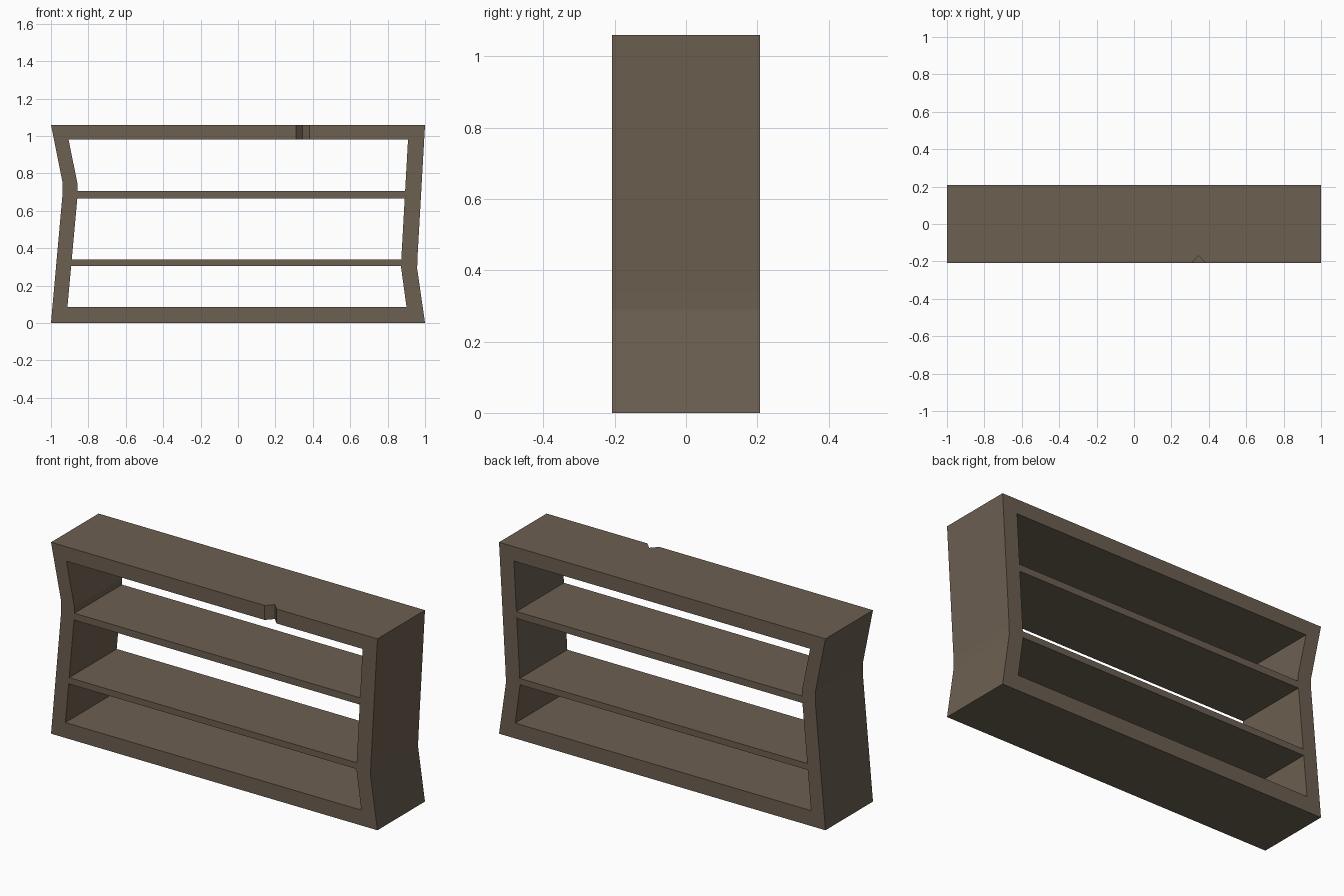
import bpy, bmesh

if "Cube" in bpy.data.objects:
    bpy.data.objects.remove(bpy.data.objects["Cube"])

D = 0.208  # half depth

wood = bpy.data.materials.new("dark_brown_wood")
wood.diffuse_color = (0.150, 0.115, 0.082, 1)
wood.use_nodes = True
wood.node_tree.nodes["Principled BSDF"].inputs["Base Color"].default_value = wood.diffuse_color


def make_object(name, bm, mat=True):
    bmesh.ops.recalc_face_normals(bm, faces=bm.faces)
    me = bpy.data.meshes.new(name)
    bm.to_mesh(me)
    bm.free()
    ob = bpy.data.objects.new(name, me)
    bpy.context.collection.objects.link(ob)
    if mat:
        me.materials.append(wood)
    return ob


def prism(name, pts, to_a, to_b, mat=True):
    """Closed prism between two placements of one profile."""
    bm = bmesh.new()
    a = [bm.verts.new(to_a(p)) for p in pts]
    b = [bm.verts.new(to_b(p)) for p in pts]
    n = len(pts)
    bm.faces.new(a)
    bm.faces.new(b[::-1])
    for i in range(n):
        j = (i + 1) % n
        bm.faces.new((a[i], a[j], b[j], b[i]))
    return make_object(name, bm, mat)


# Frame: outer and inner outlines, joined as a ring and given depth
outer = [(-1, 0), (1, 0), (0.958, 0.29), (0.959, 0.34), (1, 1.06),
         (-1, 1.06), (-0.938, 0.75), (-0.938, 0.69)]
inner = [(-0.912, 0.085), (0.901, 0.085), (0.871, 0.305), (0.873, 0.34), (0.909, 0.98),
         (-0.906, 0.98), (-0.857, 0.74), (-0.857, 0.69)]
bm = bmesh.new()
of, ob_, inf, inb = [[bm.verts.new((x, y, z)) for x, z in ring]
                     for ring, y in ((outer, -D), (outer, D), (inner, -D), (inner, D))]
for i in range(8):
    j = (i + 1) % 8
    for p, q in ((of, inf), (inf, inb), (inb, ob_), (ob_, of)):
        bm.faces.new((p[i], p[j], q[j], q[i]))
frame = make_object("frame", bm)

# Small vertical chip in the front of the top rail
chip = [(0.30, -D - 0.01), (0.345, -0.17), (0.392, -D - 0.01)]
cutter = prism("chip_cutter", chip, lambda p: (*p, 0.93), lambda p: (*p, 1.1), False)
cutter.hide_render = True
cutter.hide_set(True)
mod = frame.modifiers.new("chip", 'BOOLEAN')
mod.operation = 'DIFFERENCE'
mod.solver = 'EXACT'
mod.object = cutter

# Two shelves with ends cut to the lean of the sides
shelves = {
    "lower_shelf": [(-0.892, 0.305), (0.872, 0.305), (0.874, 0.34), (-0.889, 0.34)],
    "upper_shelf": [(-0.860, 0.667), (0.891, 0.667), (0.894, 0.705), (-0.858, 0.705)],
}
for name, pts in shelves.items():
    prism(name, pts, lambda p: (p[0], -D, p[1]), lambda p: (p[0], D, p[1]))
